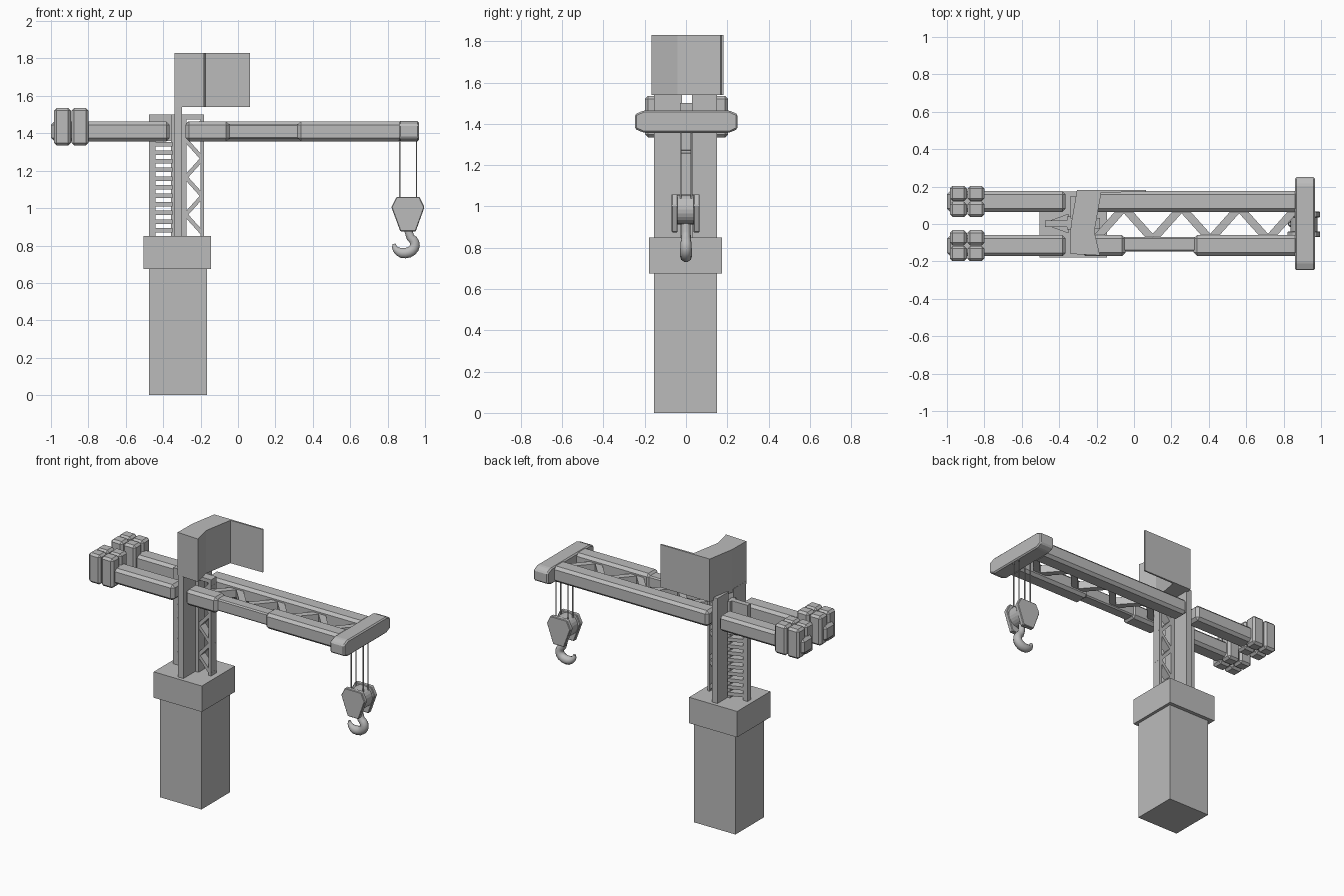
import bpy, bmesh, math
from mathutils import Vector

if "Cube" in bpy.data.objects:
    bpy.data.objects.remove(bpy.data.objects["Cube"])

grey = bpy.data.materials.new("light_grey")
grey.diffuse_color = (0.5, 0.5, 0.5, 1)
grey.use_nodes = True
grey.node_tree.nodes["Principled BSDF"].inputs["Base Color"].default_value = grey.diffuse_color


def finish(name, bm, bevel=0.0):
    bmesh.ops.recalc_face_normals(bm, faces=bm.faces)
    if bevel:
        bmesh.ops.bevel(bm, geom=bm.edges[:], offset=bevel, segments=1, affect='EDGES')
    me = bpy.data.meshes.new(name)
    bm.to_mesh(me)
    bm.free()
    me.materials.append(grey)
    ob = bpy.data.objects.new(name, me)
    bpy.context.collection.objects.link(ob)
    return ob


def box(name, x, y, z, bevel=0.0):
    bm = bmesh.new()
    bmesh.ops.create_cube(bm, size=1)
    for v in bm.verts:
        v.co = [r[0] + (c + 0.5) * (r[1] - r[0]) for c, r in zip(v.co, (x, y, z))]
    return finish(name, bm, bevel)


def prism(name, pts, axis, lo, hi, bevel=0.0):
    """Extrude a 2D outline along an axis; pts hold the other two coordinates in order."""
    bm = bmesh.new()
    rings = []
    for h in (lo, hi):
        ring = []
        for p in pts:
            c = list(p)
            c.insert(axis, h)
            ring.append(bm.verts.new(c))
        rings.append(ring)
    bm.faces.new(rings[0])
    bm.faces.new(rings[1])
    n = len(pts)
    for i in range(n):
        j = (i + 1) % n
        bm.faces.new((rings[0][i], rings[0][j], rings[1][j], rings[1][i]))
    return finish(name, bm, bevel)


def strut(name, a, b, width, axis, lo, hi):
    """Flat diagonal bar between two 2D points."""
    a, b = Vector(a), Vector(b)
    d = (b - a).normalized() * width / 2
    s = Vector((-d.y, d.x))
    prism(name, [a + s, b + s, b - s, a - s], axis, lo, hi)


# Base pillar and collar
box("base_pillar", (-0.475, -0.165), (-0.155, 0.15), (0, 0.68))
box("base_collar", (-0.505, -0.145), (-0.18, 0.175), (0.675, 0.85))

# Twin mast plates
box("mast_plate_front", (-0.34, -0.30), (-0.155, -0.02), (0.85, 1.56))
box("mast_plate_back", (-0.34, -0.30), (0.03, 0.15), (0.85, 1.56))

# Rear ladder fin
box("ladder_outer_rail", (-0.475, -0.44), (-0.015, 0.02), (0.85, 1.5))
box("ladder_inner_rail", (-0.357, -0.33), (-0.03, 0.04), (0.85, 1.5))
box("ladder_head", (-0.45, -0.34), (-0.015, 0.02), (1.36, 1.5))
for i in range(11):
    z = 0.87 + i * 0.046
    prism("ladder_rung", [(-0.445, -0.015), (-0.35, -0.05), (-0.35, 0.055), (-0.445, 0.02)],
          2, z, z + 0.024)

# Front lattice fin
box("lattice_outer_rail", (-0.2, -0.182), (-0.028, 0.032), (0.85, 1.5))
box("lattice_inner_rail", (-0.305, -0.275), (-0.028, 0.032), (0.85, 1.5))
box("lattice_head", (-0.28, -0.19), (-0.028, 0.032), (1.475, 1.5))
for i in range(6):
    z = 0.865 + i * 0.1
    x = (-0.28, -0.19) if i % 2 else (-0.19, -0.28)
    strut("lattice_strut", (x[0], z), (x[1], z + 0.1), 0.022, 1, -0.025, 0.03)

# Bent screen on top of the mast
prism("mast_screen", [(-0.34, -0.16), (-0.182, -0.168), (-0.212, -0.04), (-0.175, 0.168),
                      (0.065, 0.172), (0.065, 0.182), (-0.305, 0.182), (-0.338, -0.01)],
      2, 1.54, 1.83)

# Main jib beams
Z = (1.357, 1.463)
box("jib_beam_back", (-0.285, 0.88), (0.065, 0.177), Z, 0.018)
box("jib_beam_front_inner", (-0.28, -0.045), (-0.17, -0.06), Z, 0.018)
box("jib_beam_front_waist", (-0.08, 0.35), (-0.147, -0.07), (1.37, 1.45), 0.008)
box("jib_beam_front_outer", (0.318, 0.88), (-0.17, -0.06), Z, 0.018)

# Zigzag bracing between the beams
step = 0.154
for i in range(7):
    x = -0.2 + i * step
    y = (-0.075, 0.08) if i % 2 == 0 else (0.08, -0.075)
    strut("jib_brace", (x, y[0]), (x + step * 0.9, y[1]), 0.042, 2, 1.385, 1.435)

# Jib end cap
prism("jib_end_cap", [(-0.247, 1.375), (-0.205, 1.357), (0.21, 1.357), (0.25, 1.375),
                      (0.25, 1.447), (0.21, 1.465), (-0.205, 1.465), (-0.247, 1.447)],
      0, 0.86, 0.967, 0.008)

# Counter jib beams and weights
for side, y0, y1 in (("front", -0.172, -0.06), ("back", 0.065, 0.177)):
    box("counter_beam_" + side, (-1.0, -0.365), (y0, y1), Z, 0.018)
    mid = (y0 + y1) / 2
    for x in (-0.984, -0.89):
        for y in (mid - 0.083, mid + 0.002):
            box("counterweight_" + side, (x, x + 0.09), (y, y + 0.081), (1.335, 1.535), 0.014)

# Hoist cables
for x in (0.865, 0.955):
    for y in (-0.026, 0.026):
        box("hoist_cable", (x - 0.003, x + 0.003), (y - 0.003, y + 0.003), (1.0, 1.37))

# Hook block: cheek plates, pulley and neck
for y in (-0.07, 0.036):
    prism("hook_cheek", [(0.848, 1.06), (0.97, 1.06), (0.997, 1.005), (0.95, 0.875),
                         (0.868, 0.875), (0.82, 1.005)], 1, y, y + 0.03, 0.004)
bm = bmesh.new()
bmesh.ops.create_cone(bm, cap_ends=True, segments=24, radius1=0.072, radius2=0.072, depth=0.08)
for v in bm.verts:
    v.co = (0.909 + v.co.x, v.co.z - 0.002, 0.985 + v.co.y)
finish("hook_pulley", bm)

# Hook: tapered tube along a C-shaped path
path = [(0.909, 0.93, 0.8), (0.912, 0.875, 0.8)]
for k in range(13):
    a = math.radians(55 - k * 20)
    path.append((0.89 + 0.056 * math.cos(a), 0.805 + 0.046 * math.sin(a),
                 0.85 + 0.2 * math.sin(math.pi * k / 12) - 0.55 * max(0, k - 8) / 4))
cu = bpy.data.curves.new("hook", 'CURVE')
cu.dimensions = '3D'
cu.bevel_depth = 0.028
cu.bevel_resolution = 3
cu.use_fill_caps = True
sp = cu.splines.new('POLY')
sp.points.add(len(path) - 1)
for p, (x, z, r) in zip(sp.points, path):
    p.co = (x, 0, z, 1)
    p.radius = r
cu.materials.append(grey)
hook = bpy.data.objects.new("hook", cu)
bpy.context.collection.objects.link(hook)
bpy.context.view_layer.objects.active = hook
hook.select_set(True)
bpy.ops.object.convert(target='MESH')
bpy.ops.object.shade_smooth_by_angle(angle=math.radians(40))
